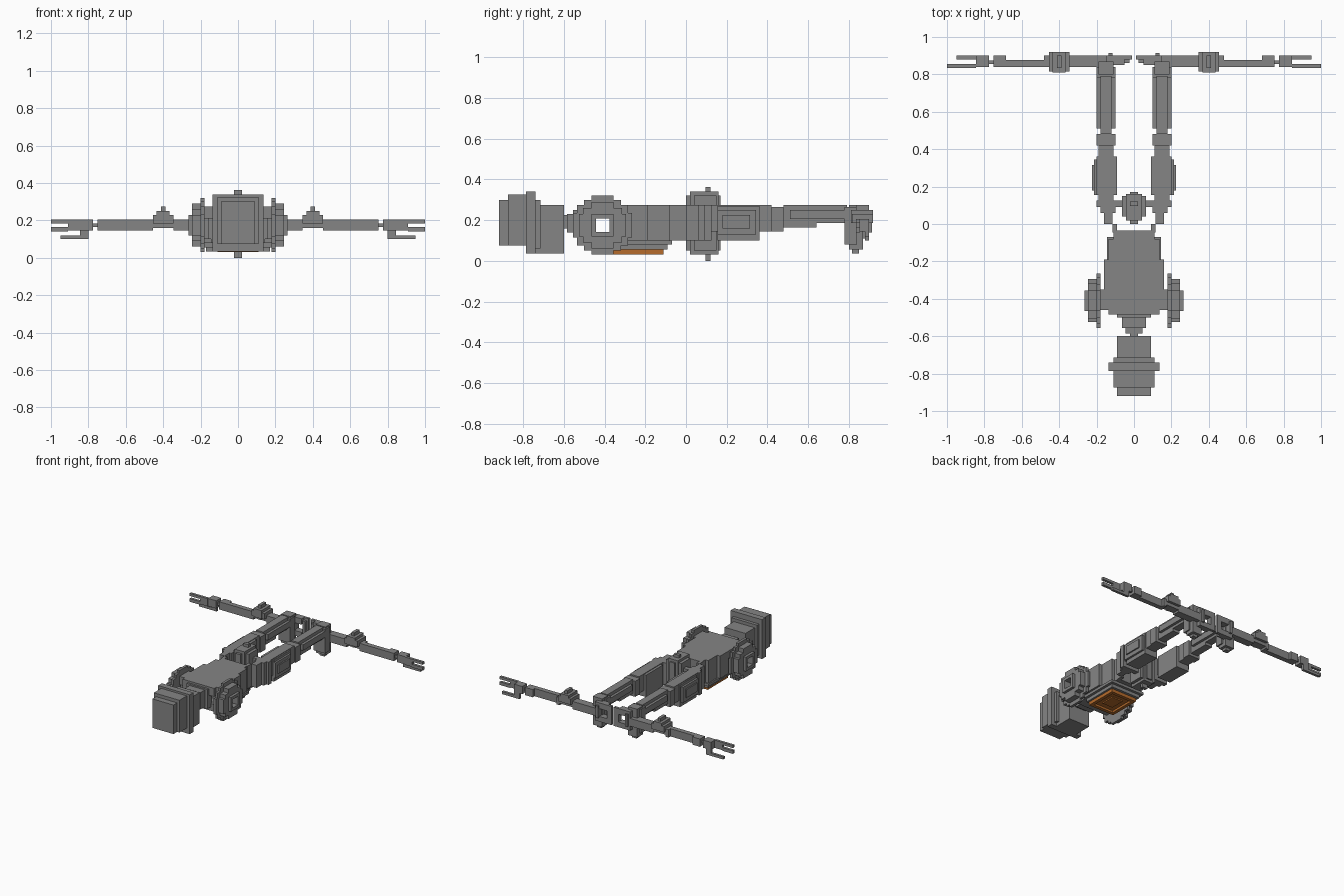
import bpy, bmesh


def material(name, rgb):
    m = bpy.data.materials.new(name)
    m.diffuse_color = (*rgb, 1)
    return m


GREY = material("grey metal", (0.235, 0.235, 0.235))
ORANGE = material("orange panel", (0.47, 0.15, 0.025))


def part(name, boxes, mat=GREY, mirror=False):
    """One object made of boxes given as (x0, x1, y0, y1, z0, z1)."""
    bm = bmesh.new()
    for x0, x1, y0, y1, z0, z1 in boxes:
        v = [bm.verts.new((x, y, z)) for x in (x0, x1) for y in (y0, y1) for z in (z0, z1)]
        for f in ((0, 1, 3, 2), (4, 6, 7, 5), (0, 4, 5, 1), (2, 3, 7, 6), (0, 2, 6, 4), (1, 5, 7, 3)):
            bm.faces.new([v[i] for i in f])
    bmesh.ops.recalc_face_normals(bm, faces=bm.faces)
    me = bpy.data.meshes.new(name)
    bm.to_mesh(me)
    bm.free()
    me.materials.append(mat)
    ob = bpy.data.objects.new(name, me)
    bpy.context.collection.objects.link(ob)
    if mirror:
        mod = ob.modifiers.new("mirror", "MIRROR")
        mod.use_mirror_merge = False
    return ob


def sym(x, *rest):
    """Box centred across x = 0."""
    return (-x, x, *rest)


def stepped_ring(x0, x1, cy, cz, steps, hole):
    """Stepped disc facing x, with a square hole, from rows of boxes."""
    out = []
    low = 0.0
    levels = [hole] + [zh for _, zh in steps if zh > hole]
    for zh in levels:
        yh = max(a for a, b in steps if b >= zh)
        if low == 0:
            out += [(x0, x1, cy - yh, cy - hole, cz - zh, cz + zh),
                    (x0, x1, cy + hole, cy + yh, cz - zh, cz + zh)]
        else:
            out += [(x0, x1, cy - yh, cy + yh, cz + low, cz + zh),
                    (x0, x1, cy - yh, cy + yh, cz - zh, cz - low)]
        low = zh
    return out


# Head, with the wide brow band and face plate
part("head", [
    sym(0.09, -0.74, -0.60, 0.035, 0.275),
    sym(0.135, -0.785, -0.74, 0.035, 0.34),
    sym(0.11, -0.74, -0.715, 0.06, 0.30),
    sym(0.11, -0.875, -0.785, 0.075, 0.325),
    sym(0.09, -0.92, -0.875, 0.075, 0.30),
])
part("neck", [
    sym(0.022, -0.605, -0.575, 0.16, 0.225),
    sym(0.045, -0.585, -0.55, 0.14, 0.23),
    sym(0.065, -0.555, -0.48, 0.12, 0.25),
    sym(0.09, -0.50, -0.445, 0.11, 0.26),
])

# Torso, open between the shoulders
part("torso", [
    sym(0.18, -0.46, -0.35, 0.21, 0.275),
    sym(0.135, -0.485, -0.46, 0.21, 0.275),
    sym(0.135, -0.46, -0.35, 0.08, 0.135),
    sym(0.16, -0.375, -0.19, 0.10, 0.275),
    sym(0.135, -0.19, -0.08, 0.10, 0.275),
    sym(0.11, -0.08, -0.035, 0.10, 0.275),
])
part("chest_steps", [
    sym(0.145, -0.375, -0.07, 0.08, 0.10),
    sym(0.125, -0.37, -0.09, 0.055, 0.08),
])
# Raised chest rim around a sunken panel
part("chest_rim", [
    (-0.11, -0.085, -0.36, -0.11, 0.03, 0.055),
    (0.085, 0.11, -0.36, -0.11, 0.03, 0.055),
    sym(0.085, -0.36, -0.335, 0.03, 0.055),
    sym(0.085, -0.135, -0.11, 0.03, 0.055),
], ORANGE)
part("chest_panel", [
    sym(0.085, -0.335, -0.135, 0.046, 0.055),
    sym(0.045, -0.29, -0.18, 0.037, 0.046),
], ORANGE)

# Shoulder discs
CY, CZ = -0.41, 0.175
part("shoulder_disc",
     stepped_ring(0.18, 0.20, CY, CZ, [(0.145, 0.06), (0.125, 0.10), (0.09, 0.125), (0.055, 0.145)], 0.033)
     + stepped_ring(0.20, 0.245, CY, CZ, [(0.115, 0.055), (0.095, 0.085), (0.055, 0.115)], 0.033)
     + stepped_ring(0.245, 0.265, CY, CZ, [(0.055, 0.055)], 0.033), mirror=True)

# Waist plates and pelvis
part("waist_plate", [
    (0.09, 0.115, -0.045, 0.0, 0.10, 0.275),
    (0.115, 0.16, 0.0, 0.06, 0.10, 0.275),
    (0.10, 0.18, 0.06, 0.10, 0.10, 0.275),
], mirror=True)
part("pelvis", [
    sym(0.20, 0.09, 0.125, 0.10, 0.275),
    sym(0.065, 0.04, 0.15, 0.05, 0.32),
    sym(0.042, 0.02, 0.16, 0.03, 0.34),
    sym(0.022, 0.0, 0.17, 0.05, 0.32),
    sym(0.022, 0.095, 0.12, 0.0, 0.362),
])

# Legs
part("thigh", [
    (0.11, 0.19, 0.12, 0.42, 0.145, 0.275),
    (0.09, 0.20, 0.155, 0.36, 0.10, 0.27),
    (0.20, 0.215, 0.155, 0.345, 0.13, 0.25),
    (0.215, 0.225, 0.18, 0.315, 0.16, 0.225),
], mirror=True)
part("knee", [(0.10, 0.20, 0.42, 0.48, 0.145, 0.265)], mirror=True)
part("shin", [
    (0.12, 0.18, 0.48, 0.64, 0.165, 0.275),
    (0.12, 0.18, 0.64, 0.79, 0.185, 0.275),
    (0.10, 0.20, 0.51, 0.78, 0.205, 0.25),
], mirror=True)
part("foot", [
    (0.10, 0.20, 0.78, 0.84, 0.08, 0.265),
    (0.11, 0.19, 0.80, 0.87, 0.055, 0.275),
    (0.13, 0.17, 0.815, 0.85, 0.035, 0.055),
], mirror=True)

# Arms, laid out sideways behind the feet
part("arm_socket", [
    (0.01, 0.05, 0.88, 0.90, 0.11, 0.255),
    (0.05, 0.115, 0.85, 0.90, 0.21, 0.255),
    (0.05, 0.115, 0.85, 0.90, 0.11, 0.15),
    (0.115, 0.15, 0.85, 0.90, 0.11, 0.255),
    (0.025, 0.05, 0.86, 0.88, 0.13, 0.235),
    (0.115, 0.135, 0.90, 0.915, 0.14, 0.235),
], mirror=True)
part("upper_arm", [(0.15, 0.345, 0.84, 0.90, 0.145, 0.205)], mirror=True)
part("elbow", [
    (0.345, 0.455, 0.84, 0.90, 0.16, 0.23),
    (0.365, 0.435, 0.81, 0.92, 0.185, 0.25),
    (0.345, 0.455, 0.815, 0.92, 0.185, 0.23),
    (0.388, 0.412, 0.835, 0.90, 0.16, 0.275),
], mirror=True)
part("forearm", [
    (0.455, 0.48, 0.84, 0.90, 0.145, 0.205),
    (0.48, 0.685, 0.84, 0.877, 0.145, 0.205),
    (0.685, 0.75, 0.84, 0.90, 0.145, 0.205),
    (0.75, 0.775, 0.855, 0.875, 0.165, 0.185),
], mirror=True)
part("hand", [
    (0.775, 0.845, 0.84, 0.90, 0.145, 0.205),
    (0.845, 0.91, 0.835, 0.855, 0.145, 0.205),
    (0.80, 0.845, 0.88, 0.90, 0.10, 0.145),
], mirror=True)
part("fingers", [
    (0.91, 1.0, 0.835, 0.855, 0.185, 0.205),
    (0.91, 1.0, 0.835, 0.855, 0.14, 0.165),
    (0.845, 0.95, 0.88, 0.90, 0.10, 0.12),
], mirror=True)
